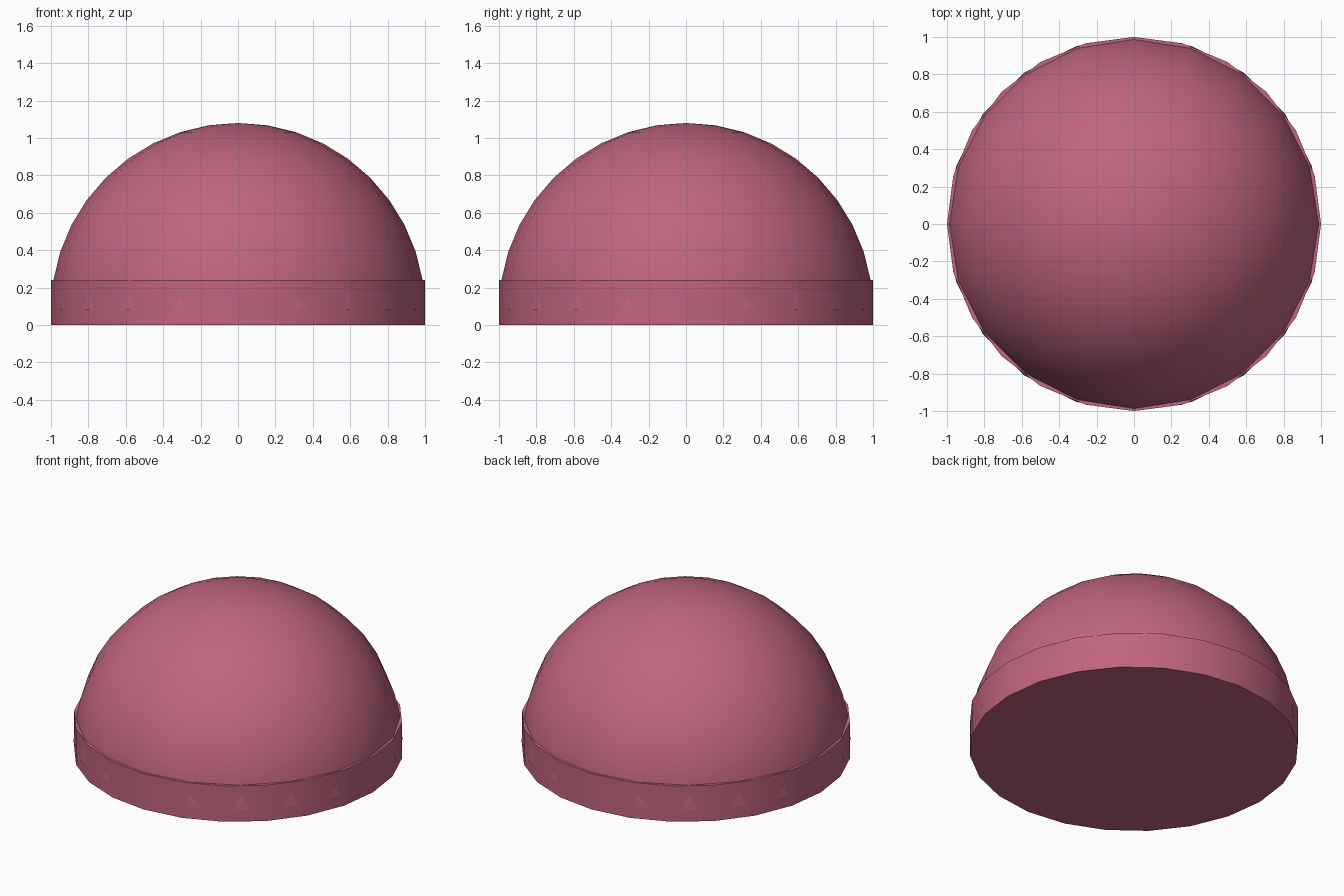
import bpy, bmesh, math

if "Cube" in bpy.data.objects:
    bpy.data.objects.remove(bpy.data.objects["Cube"])

R = 1.0
BAND_H = 0.24
DOME_Z = 0.08

mat = bpy.data.materials.new("rose")
mat.diffuse_color = (0.53, 0.13, 0.21, 1)
mat.use_nodes = True
mat.node_tree.nodes["Principled BSDF"].inputs["Base Color"].default_value = mat.diffuse_color


def finish(obj, name):
    obj.name = name
    obj.data.materials.append(mat)
    bpy.ops.object.shade_smooth_by_angle(angle=math.radians(30))


# Base band: 24-sided closed disc
bpy.ops.mesh.primitive_cylinder_add(vertices=24, radius=R, depth=BAND_H,
                                    location=(0, 0, BAND_H / 2))
finish(bpy.context.object, "base_band")

# Dome: upper half of a 20-sided sphere, its rim sunk into the band
bpy.ops.mesh.primitive_uv_sphere_add(segments=20, ring_count=20, radius=R,
                                     location=(0, 0, DOME_Z))
dome = bpy.context.object
bm = bmesh.new()
bm.from_mesh(dome.data)
bmesh.ops.delete(bm, geom=[v for v in bm.verts if v.co.z < -0.01], context='VERTS')
bm.to_mesh(dome.data)
bm.free()
finish(dome, "dome")
